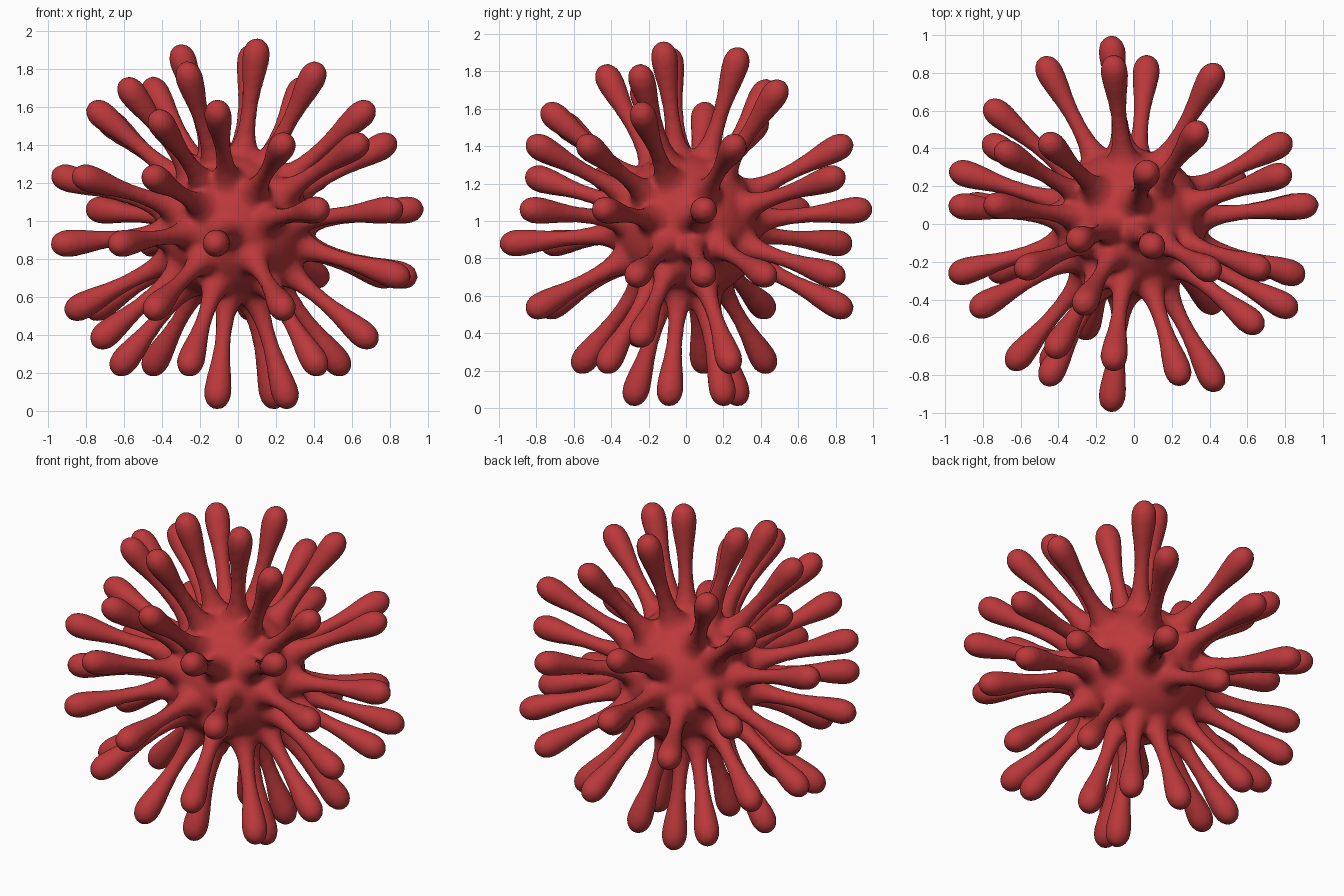
import bpy, bmesh, math
from mathutils import Vector, Matrix

if "Cube" in bpy.data.objects:
    bpy.data.objects.remove(bpy.data.objects["Cube"], do_unlink=True)

CENTER = Vector((-0.02, 0, 0.97))
BODY_RADIUS = 0.4
REACH = 0.935          # distance from the centre to the middle of each bulb
SEGMENTS = 16

# Rings of spikes: height of the bulbs, then their compass angles
RINGS = [
    (1.89, [315]),
    (1.86, [197, 72]),
    (1.77, [240, 330]),
    (1.69, [135, 203, 54]),
    (1.57, [172, 263, 341]),
    (1.52, [239, 150]),
    (1.40, [321, 18, 288, 96]),
    (1.23, [174, 209, 242, 61]),
    (1.06, [140, 96, 298, 332, 6]),
    (0.88, [196, 163, 118, 264, 230]),
    (0.71, [61, 28, 343, 6]),
    (0.54, [84, 173, 288, 240, 150]),
    (0.39, [341, 200]),
    (0.25, [23, 247, 171, 135, 316]),
    (0.08, [44, 342, 252, 108]),
]

# Spike outline: distance from the centre, thickness
OUTLINE = [
    (0.33, 0.13), (0.39, 0.095), (0.43, 0.068), (0.49, 0.051), (0.57, 0.043),
    (0.66, 0.043), (0.75, 0.052), (0.83, 0.065), (0.90, 0.073), (0.94, 0.071),
    (0.975, 0.058), (0.997, 0.036), (1.007, 0.012),
]


def make_material(name, color):
    mat = bpy.data.materials.new(name)
    mat.use_nodes = True
    mat.diffuse_color = color
    bsdf = next(n for n in mat.node_tree.nodes if n.type == 'BSDF_PRINCIPLED')
    bsdf.inputs["Base Color"].default_value = color
    return mat


def add_spike(bm, direction):
    """Turn the outline around an axis pointing out of the body."""
    turn = direction.to_track_quat('Z', 'Y').to_matrix().to_4x4()
    place = Matrix.Translation(CENTER) @ turn
    loops = []
    for along, radius in OUTLINE:
        loop = []
        for i in range(SEGMENTS):
            a = math.tau * i / SEGMENTS
            point = Vector((radius * math.cos(a), radius * math.sin(a), along))
            loop.append(bm.verts.new(place @ point))
        loops.append(loop)
    for low, high in zip(loops, loops[1:]):
        for i in range(SEGMENTS):
            j = (i + 1) % SEGMENTS
            bm.faces.new((low[i], low[j], high[j], high[i]))
    bm.faces.new(list(reversed(loops[0])))
    bm.faces.new(loops[-1])


# Round body with all spikes in one mesh
bm = bmesh.new()
bmesh.ops.create_icosphere(bm, subdivisions=4, radius=BODY_RADIUS,
                           matrix=Matrix.Translation(CENTER))
for height, angles in RINGS:
    rise = height - CENTER.z
    spread = math.sqrt(max(REACH ** 2 - rise ** 2, 0))
    for angle in angles:
        a = math.radians(angle)
        offset = Vector((spread * math.cos(a), spread * math.sin(a), rise))
        add_spike(bm, offset.normalized())

mesh = bpy.data.meshes.new("spiky_ball")
bm.to_mesh(mesh)
bm.free()
mesh.materials.append(make_material("deep red", (0.50, 0.04, 0.043, 1)))
for face in mesh.polygons:
    face.use_smooth = True
ball = bpy.data.objects.new("spiky_ball", mesh)
bpy.context.collection.objects.link(ball)

# Fuse the spikes into the body and soften the joints
fuse = ball.modifiers.new("fuse", 'REMESH')
fuse.mode = 'VOXEL'
fuse.voxel_size = 0.016
fuse.use_smooth_shade = True
soften = ball.modifiers.new("soften", 'SMOOTH')
soften.factor = 0.5
soften.iterations = 4
